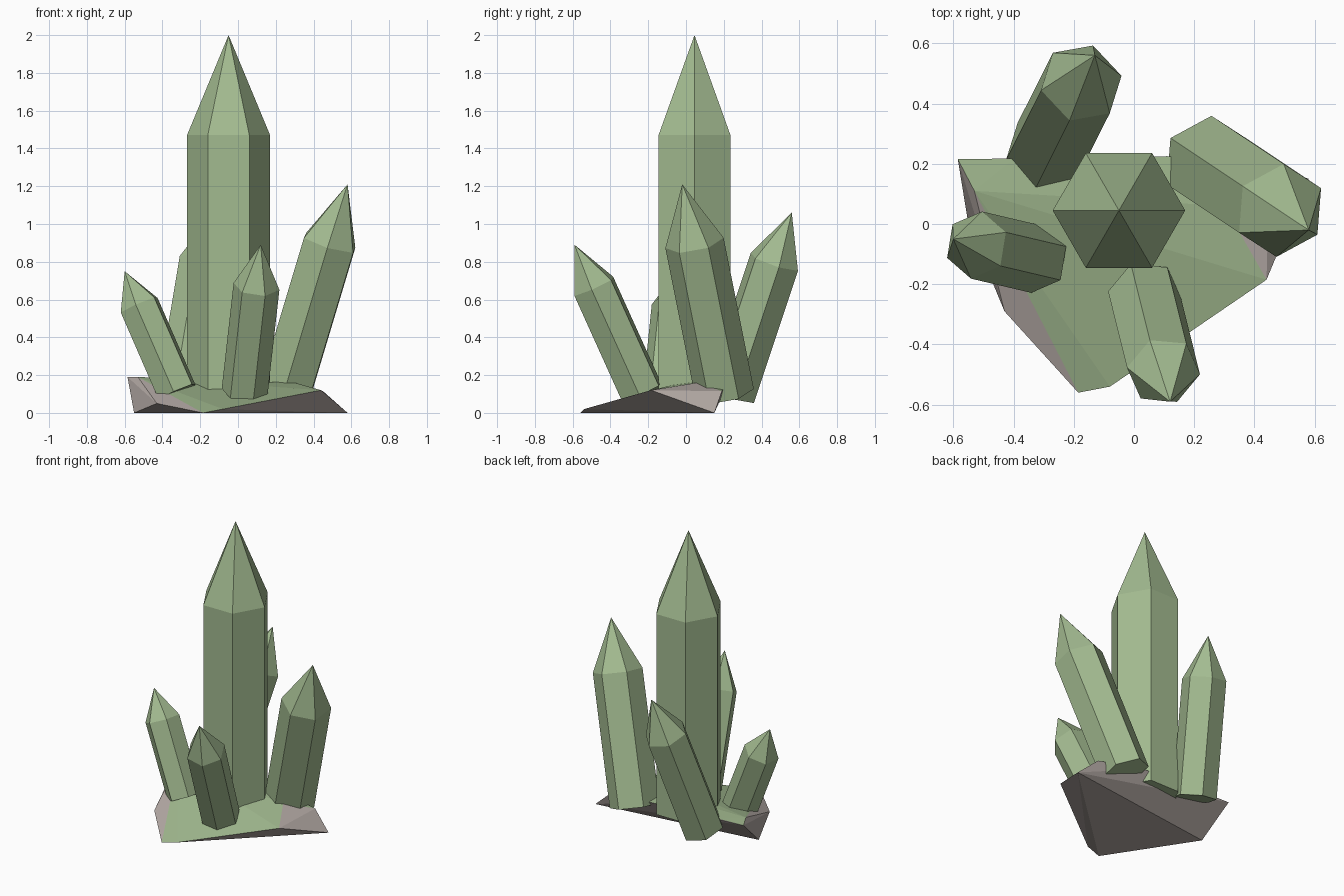
import bpy, bmesh, math
from mathutils import Vector

if "Cube" in bpy.data.objects:
    bpy.data.objects.remove(bpy.data.objects["Cube"])


def material(name, colour):
    m = bpy.data.materials.new(name)
    m.diffuse_color = (*colour, 1)
    m.use_nodes = True
    m.node_tree.nodes["Principled BSDF"].inputs["Base Color"].default_value = m.diffuse_color
    return m


GREEN = material("pale_green", (0.365, 0.495, 0.28))
GREY = material("warm_grey", (0.46, 0.405, 0.38))


def finish(bm, name, mats):
    bmesh.ops.recalc_face_normals(bm, faces=bm.faces)
    me = bpy.data.meshes.new(name)
    bm.to_mesh(me)
    bm.free()
    for m in mats:
        me.materials.append(m)
    ob = bpy.data.objects.new(name, me)
    bpy.context.collection.objects.link(ob)
    return ob


def crystal(name, base, shoulder, apex, radius, phase):
    """Six-sided shaft from base to shoulder, closed by a point at the apex."""
    base, shoulder = Vector(base), Vector(shoulder)
    turn = Vector((0, 0, 1)).rotation_difference(shoulder - base)
    spokes = []
    for i in range(6):
        a = math.radians(phase + 60 * i)
        spokes.append(turn @ Vector((radius * math.cos(a), radius * math.sin(a), 0)))
    bm = bmesh.new()
    low = [bm.verts.new(base + s) for s in spokes]
    high = [bm.verts.new(shoulder + s) for s in spokes]
    tip = bm.verts.new(apex)
    bm.faces.new(low[::-1])
    for i in range(6):
        j = (i + 1) % 6
        bm.faces.new((low[i], low[j], high[j], high[i]))
        bm.faces.new((high[i], high[j], tip))
    return finish(bm, name, [GREEN])


# Crystals: one upright, four leaning outward
crystal("main_crystal", (-0.05, 0.045, 0.10), (-0.05, 0.045, 1.47), (-0.05, 0.045, 2.0), 0.22, 0)
crystal("right_crystal", (0.245, 0.205, 0.10), (0.485, 0.045, 0.90), (0.58, -0.02, 1.21), 0.157, 27)
crystal("back_crystal", (-0.292, 0.235, 0.10), (-0.175, 0.468, 0.80), (-0.13, 0.56, 1.06), 0.139, 12)
crystal("left_crystal", (-0.323, -0.117, 0.11), (-0.523, -0.07, 0.57), (-0.60, -0.05, 0.75), 0.113, 21)
crystal("front_crystal", (0.035, -0.235, 0.11), (0.098, -0.488, 0.67), (0.12, -0.59, 0.89), 0.123, -7)

# Rock: angular slab with a green upper surface and bare grey sides
corners = [
    (0.58, 0.15, 0), (-0.185, -0.56, 0), (-0.08, -0.54, 0.02), (0.44, -0.185, 0.12),
    (-0.55, 0.0, 0), (-0.43, -0.29, 0.05), (-0.585, 0.215, 0.19), (-0.40, 0.215, 0.185),
    (-0.53, 0.11, 0.19), (0.11, 0.225, 0.165), (0.30, 0.06, 0.16), (0.45, 0.19, 0.115),
]
bm = bmesh.new()
for c in corners:
    bm.verts.new(c)
hull = bmesh.ops.convex_hull(bm, input=bm.verts)
loose = [v for v in bm.verts if not v.link_faces]
bmesh.ops.delete(bm, geom=loose, context='VERTS')
bmesh.ops.recalc_face_normals(bm, faces=bm.faces)
for f in bm.faces:
    f.normal_update()
    top = f.normal.z > 0.92 and f.calc_center_median().x < 0.36
    f.material_index = 0 if top else 1
finish(bm, "rock_base", [GREEN, GREY])
